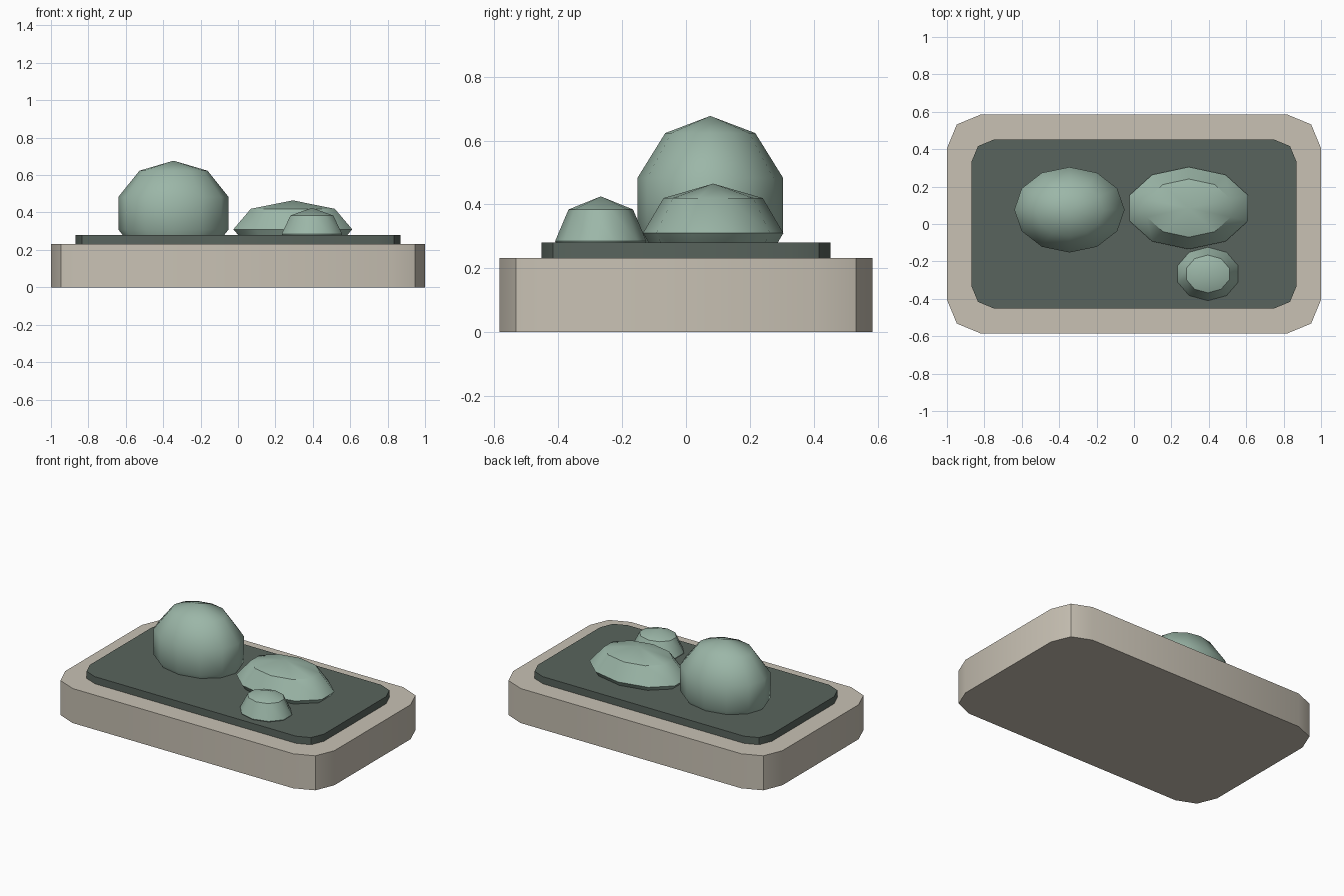
import bpy, bmesh, math

if "Cube" in bpy.data.objects:
    bpy.data.objects.remove(bpy.data.objects["Cube"])


def material(name, rgb):
    m = bpy.data.materials.new(name)
    m.diffuse_color = (*rgb, 1)
    m.use_nodes = True
    m.node_tree.nodes["Principled BSDF"].inputs["Base Color"].default_value = m.diffuse_color
    return m


STONE = material("warm_stone", (0.58, 0.535, 0.455))
SOIL = material("dark_green", (0.098, 0.127, 0.109))
LEAF = material("sage_green", (0.33, 0.47, 0.39))


def finish(name, bm, mat):
    bmesh.ops.recalc_face_normals(bm, faces=bm.faces)
    me = bpy.data.meshes.new(name)
    bm.to_mesh(me)
    bm.free()
    me.materials.append(mat)
    ob = bpy.data.objects.new(name, me)
    bpy.context.collection.objects.link(ob)
    bpy.ops.object.select_all(action='DESELECT')
    ob.select_set(True)
    bpy.context.view_layer.objects.active = ob
    bpy.ops.object.shade_smooth_by_angle(angle=math.radians(40))
    return ob


def rounded_slab(name, hx, hy, r, z0, z1, mat):
    """Slab with two-segment rounded corners."""
    bm = bmesh.new()
    verts = []
    for i, (sx, sy) in enumerate([(1, 1), (-1, 1), (-1, -1), (1, -1)]):
        for k in range(3):
            a = math.radians(90 * i + 45 * k)
            verts.append(bm.verts.new((sx * (hx - r) + r * math.cos(a),
                                       sy * (hy - r) + r * math.sin(a), z0)))
    face = bm.faces.new(verts)
    ext = bmesh.ops.extrude_face_region(bm, geom=[face], use_keep_orig=True)
    top = [g for g in ext["geom"] if isinstance(g, bmesh.types.BMVert)]
    bmesh.ops.translate(bm, verts=top, vec=(0, 0, z1 - z0))
    return finish(name, bm, mat)


def mound(name, centre, radii, segments, rings):
    """Squashed low-poly sphere half sunk in the slab."""
    bm = bmesh.new()
    bmesh.ops.create_uvsphere(bm, u_segments=segments, v_segments=rings, radius=1)
    bmesh.ops.scale(bm, verts=bm.verts, vec=radii)
    bmesh.ops.translate(bm, verts=bm.verts, vec=centre)
    return finish(name, bm, LEAF)


# Plinth and raised bed
rounded_slab("plinth", 1.0, 0.585, 0.18, 0.0, 0.232, STONE)
rounded_slab("bed", 0.87, 0.452, 0.122, 0.222, 0.28, SOIL)

# Mounds
mound("tall_mound", (-0.345, 0.076, 0.396), (0.31, 0.24, 0.281), 12, 5)
mound("low_mound", (0.293, 0.085, 0.31), (0.334, 0.22, 0.155), 10, 4)
mound("small_mound", (0.395, -0.267, 0.285), (0.17, 0.143, 0.14), 10, 4)
